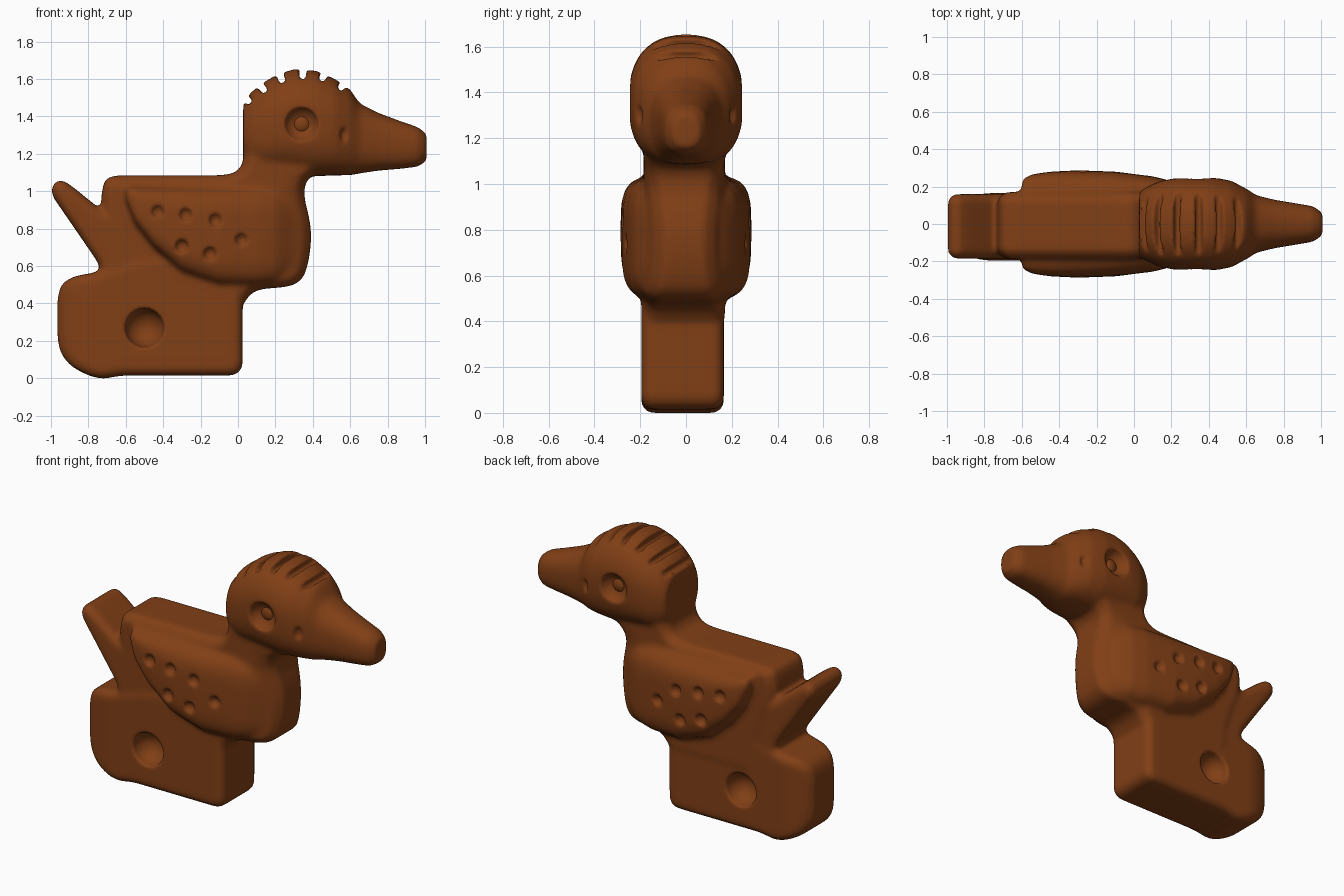
import bpy, bmesh, math
from mathutils import Matrix, Vector

if "Cube" in bpy.data.objects:
    bpy.data.objects.remove(bpy.data.objects["Cube"])

clay = bpy.data.materials.new("terracotta")
clay.diffuse_color = (0.22, 0.05, 0.008, 1)
clay.use_nodes = True
clay.node_tree.nodes["Principled BSDF"].inputs["Base Color"].default_value = clay.diffuse_color


def make_object(name, bm):
    bmesh.ops.recalc_face_normals(bm, faces=bm.faces[:])
    mesh = bpy.data.meshes.new(name)
    bm.to_mesh(mesh)
    bm.free()
    obj = bpy.data.objects.new(name, mesh)
    bpy.context.collection.objects.link(obj)
    mesh.materials.append(clay)
    return obj


def round_corners(pts, r):
    out = []
    for i, p in enumerate(pts):
        p = Vector(p)
        for q in (pts[i - 1], pts[(i + 1) % len(pts)]):
            d = Vector(q) - p
            out.append(p + d.normalized() * min(0.3 * d.length, r))
    return out


def prism(name, profile, y0, y1, t, r=0.04):
    """Front-view outline extruded in y, with chamfered rims."""
    pts = round_corners(round_corners(profile, r), r * 0.4)
    bm = bmesh.new()
    rings = [[bm.verts.new((x, y, z)) for x, z in pts] for y in (y0 + t, y1 - t)]
    n = len(pts)
    caps = [bm.faces.new(rings[0]), bm.faces.new(rings[1][::-1])]
    for i in range(n):
        j = (i + 1) % n
        bm.faces.new((rings[0][i], rings[1][i], rings[1][j], rings[0][j]))
    bmesh.ops.recalc_face_normals(bm, faces=bm.faces[:])
    bmesh.ops.inset_region(bm, faces=caps, thickness=t, depth=t)
    return make_object(name, bm)


def loft(name, rows, top, bottom, n=40):
    """Superellipse sections along x: (x, z low, z high, half width)."""
    bm = bmesh.new()
    rings = []
    for x, lo, hi, hy in rows:
        ring = []
        for i in range(n):
            a = 2 * math.pi * i / n
            c, s = math.cos(a), math.sin(a)
            e = 2 / (top if s > 0 else bottom)
            y = math.copysign(abs(c) ** e, c) * hy
            z = math.copysign(abs(s) ** e, s) * (hi - lo) / 2 + (hi + lo) / 2
            ring.append(bm.verts.new((x, y, z)))
        rings.append(ring)
    for a, b in zip(rings, rings[1:]):
        for i in range(n):
            j = (i + 1) % n
            bm.faces.new((a[i], a[j], b[j], b[i]))
    bm.faces.new(rings[0])
    bm.faces.new(rings[-1])
    return make_object(name, bm)


def ball(bm, centre, radii):
    bmesh.ops.create_uvsphere(bm, u_segments=20, v_segments=12, radius=1,
                              matrix=Matrix.Translation(centre) @ Matrix.Diagonal((*radii, 1)))


def apply_modifier(obj, kind, **settings):
    bpy.context.view_layer.objects.active = obj
    mod = obj.modifiers.new(kind, kind)
    for key, value in settings.items():
        setattr(mod, key, value)
    bpy.ops.object.modifier_apply(modifier=mod.name)


# base, trunk with neck, and tail mouthpiece
base = prism("base", [(-.965, .18), (-.965, .47), (-.91, .54), (-.74, .57), (-.5, .65),
                      (.025, .65), (.025, .015), (-.65, .015), (-.73, -.01), (-.86, .04),
                      (-.93, .1)], -.195, .165, .03)
trunk = prism("body", [(-.735, .9), (-.725, 1.04), (-.69, 1.085), (-.06, 1.085), (.01, 1.11),
                       (.035, 1.18), (.035, 1.35), (.45, 1.35), (.42, 1.1), (.36, 1.06),
                       (.35, .97), (.38, .87), (.395, .75), (.37, .58), (.33, .51),
                       (.25, .485), (.12, .48), (.06, .45), (.02, .38), (-.6, .38), (-.62, .6)],
              -.185, .17, .04)
tail = prism("tail", [(-1.01, 1.0), (-.965, 1.07), (-.91, 1.045), (-.7, .875), (-.5, .875),
                      (-.5, .5), (-.74, .55), (-.735, .6)], -.185, .16, .03, .03)

# wings on both flanks
wings = loft("wings", [(-.6, .95, 1.035, .24), (-.55, .82, 1.035, .265), (-.45, .69, 1.035, .28),
                       (-.3, .56, 1.035, .287), (-.1, .49, 1.035, .28), (.1, .485, 1.035, .255),
                       (.2, .5, 1.02, .23), (.3, .54, .98, .185)], 4, 4.5)

# head running out into the bill
head = loft("head", [(.028, 1.16, 1.47, .17), (.07, 1.12, 1.53, .2), (.14, 1.1, 1.585, .23),
                     (.22, 1.1, 1.63, .245), (.31, 1.09, 1.655, .25), (.42, 1.08, 1.645, .25),
                     (.52, 1.085, 1.6, .232), (.6, 1.085, 1.545, .19), (.65, 1.095, 1.47, .155),
                     (.75, 1.11, 1.42, .13), (.87, 1.12, 1.375, .11), (.96, 1.13, 1.345, .095),
                     (1.008, 1.16, 1.31, .06)], 2.4, 2.7)

# fuse the clay and soften it
parts = [trunk, base, tail, wings, head]
for p in parts:
    p.select_set(True)
bpy.context.view_layer.objects.active = trunk
bpy.ops.object.join()
bird = bpy.context.view_layer.objects.active
bird.name = "bird_body"
apply_modifier(bird, 'REMESH', mode='VOXEL', voxel_size=0.014)

# round off the breast and the rear of the base
for v in bird.data.vertices:
    x, y, z = v.co
    if x > .18 and z < 1.1:
        fade = min(1, (1.1 - z) / .12)
        v.co.y *= 1 - .38 * fade * min(1, (x - .18) / .21) ** 2
    elif x < -.76 and z < .58:
        v.co.y = -.015 + (y + .015) * (1 - .32 * min(1, (-.76 - x) / .2) ** 2)
apply_modifier(bird, 'SMOOTH', factor=0.5, iterations=9)

# dents: finger holes, eye sockets, nostrils, wing dots, crest slots
bm = bmesh.new()
for s, surface in ((-1, .19), (1, .165)):
    ball(bm, (-.5, s * surface, .27), (.105, .11, .105))
for s in (-1, 1):
    ball(bm, (.34, s * .255, 1.36), (.092, .07, .092))
    ball(bm, (.57, s * .21, 1.3), (.025, .025, .045))
    for x, z, y in ((-.43, .89, .28), (-.28, .875, .285), (-.12, .845, .28),
                    (.02, .74, .268), (-.15, .665, .28), (-.3, .705, .28)):
        ball(bm, (x, s * y, z), (.036, .03, .038))
for x, z in ((.07, 1.475), (.15, 1.53), (.24, 1.58), (.345, 1.6), (.445, 1.59), (.54, 1.545)):
    d = Vector((x - .33, 0, z - 1.33)).normalized()
    bmesh.ops.create_cube(bm, size=1, matrix=Matrix.Translation(Vector((x, 0, z)) + d * .07)
                          @ Matrix.Rotation(math.atan2(d.x, d.z), 4, 'Y')
                          @ Matrix.Diagonal((.036, .34, .14, 1)))
dents = make_object("dent_cutter", bm)
dents.hide_render = True
apply_modifier(bird, 'BOOLEAN', operation='DIFFERENCE', object=dents, solver='EXACT')
bpy.data.objects.remove(dents)
apply_modifier(bird, 'REMESH', mode='VOXEL', voxel_size=0.01)
apply_modifier(bird, 'SMOOTH', factor=0.5, iterations=4)
bird.data.materials.clear()
bird.data.materials.append(clay)
bird.data.shade_smooth()

# pupils inside the sockets
bm = bmesh.new()
for s in (-1, 1):
    ball(bm, (.34, s * .175, 1.36), (.05, .03, .05))
eyes = make_object("eyes", bm)
eyes.data.shade_smooth()
